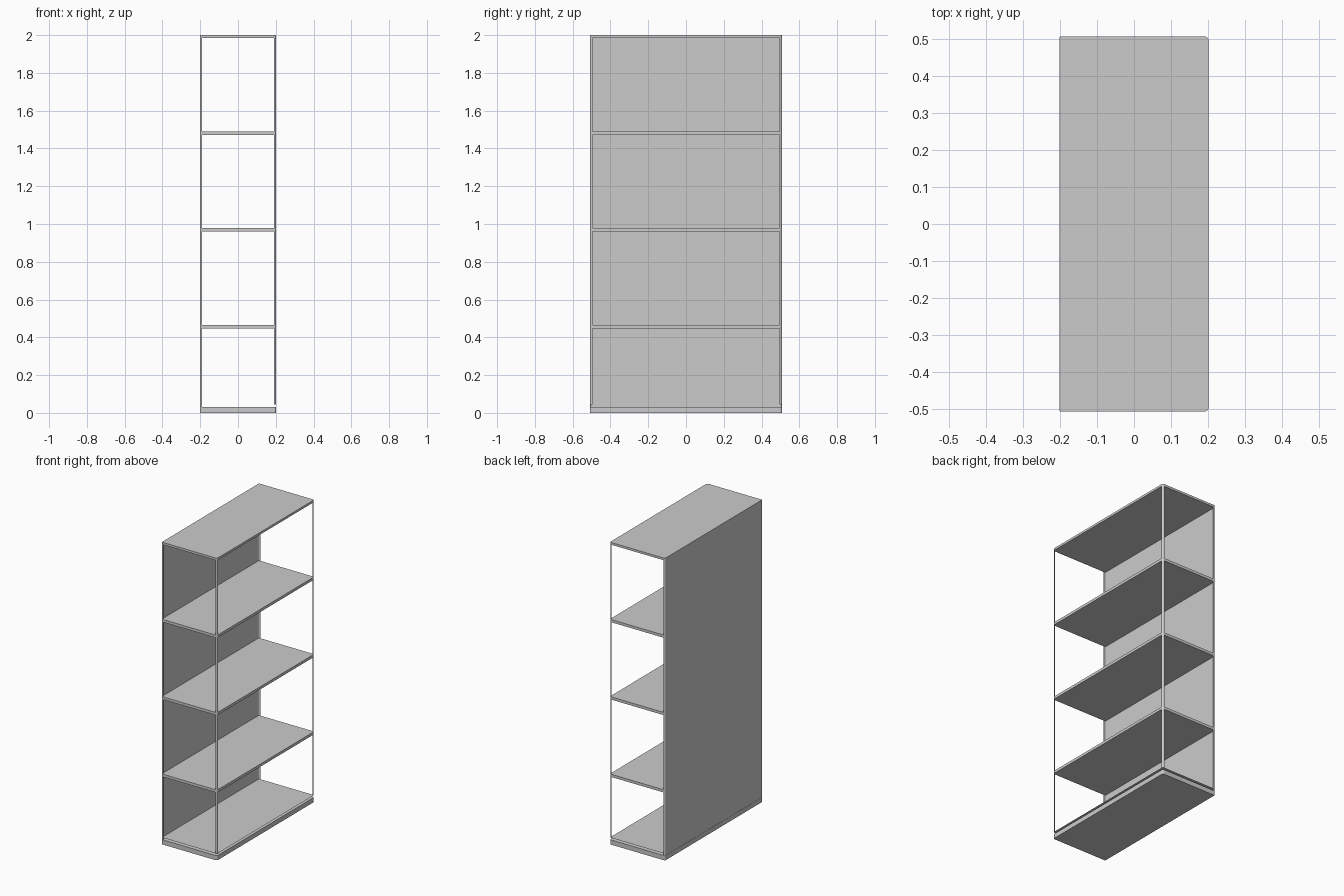
import bpy, bmesh, math

if "Cube" in bpy.data.objects:
    bpy.data.objects.remove(bpy.data.objects["Cube"])

W, D = 0.202, 0.508          # half width (x) and half depth (y)
R, RL = 0.012, 0.005         # corner radius, open side and panel side
LOW, PANEL_LOW, TOP = 0.045, 0.032, 2.0


def arc(sx, sy, r, n=4):
    """Quarter-round corner, ordered from the x side to the y side."""
    cx, cy = sx * (W - r), sy * (D - r)
    return [(cx + sx * r * math.cos(i * math.pi / 2 / n),
             cy + sy * r * math.sin(i * math.pi / 2 / n)) for i in range(n + 1)]


def finish(name, bm):
    mesh = bpy.data.meshes.new(name)
    bm.to_mesh(mesh)
    bm.free()
    ob = bpy.data.objects.new(name, mesh)
    bpy.context.collection.objects.link(ob)
    return ob


def outline():
    return (arc(1, 1, R) + arc(-1, 1, RL)[::-1]
            + arc(-1, -1, RL) + arc(1, -1, R)[::-1])


def slab(name, z0, z1=None):
    """Rounded board; a single sheet when no top height is given."""
    bm = bmesh.new()
    face = bm.faces.new([bm.verts.new((x, y, z0)) for x, y in outline()])
    if z1 is not None:
        new = bmesh.ops.extrude_face_region(bm, geom=[face], use_keep_orig=True)["geom"]
        bmesh.ops.translate(bm, vec=(0, 0, z1 - z0),
                            verts=[v for v in new if isinstance(v, bmesh.types.BMVert)])
        bmesh.ops.recalc_face_normals(bm, faces=bm.faces)
    return finish(name, bm)


def strip(name, path, z0, z1):
    """Thin upright sheet following a plan path."""
    bm = bmesh.new()
    pairs = [(bm.verts.new((x, y, z0)), bm.verts.new((x, y, z1))) for x, y in path]
    for (a, b), (c, d) in zip(pairs, pairs[1:]):
        bm.faces.new((a, c, d, b))
    return finish(name, bm)


# Base plinth and the thin floor sheet floating just above it
slab("base_plinth", 0, 0.031)
slab("floor_sheet", LOW)

# Evenly spaced shelves and the top board
for i, z in enumerate((0.448, 0.960, 1.472)):
    slab(f"shelf_{i + 1}", z, z + 0.018)
slab("top_board", 1.985, TOP)

# Closed side panel, its ends wrapped round into the corners
front_end = [(-W + 0.012, -D)] + arc(-1, -1, RL)[::-1]
back_end = arc(-1, 1, RL) + [(-W + 0.012, D)]
strip("side_panel", back_end[::-1] + front_end[::-1], PANEL_LOW, TOP)

# Rounded corner posts on the open side
strip("front_post", arc(1, -1, R)[::-1], LOW, TOP)
strip("back_post", arc(1, 1, R), LOW, TOP)
